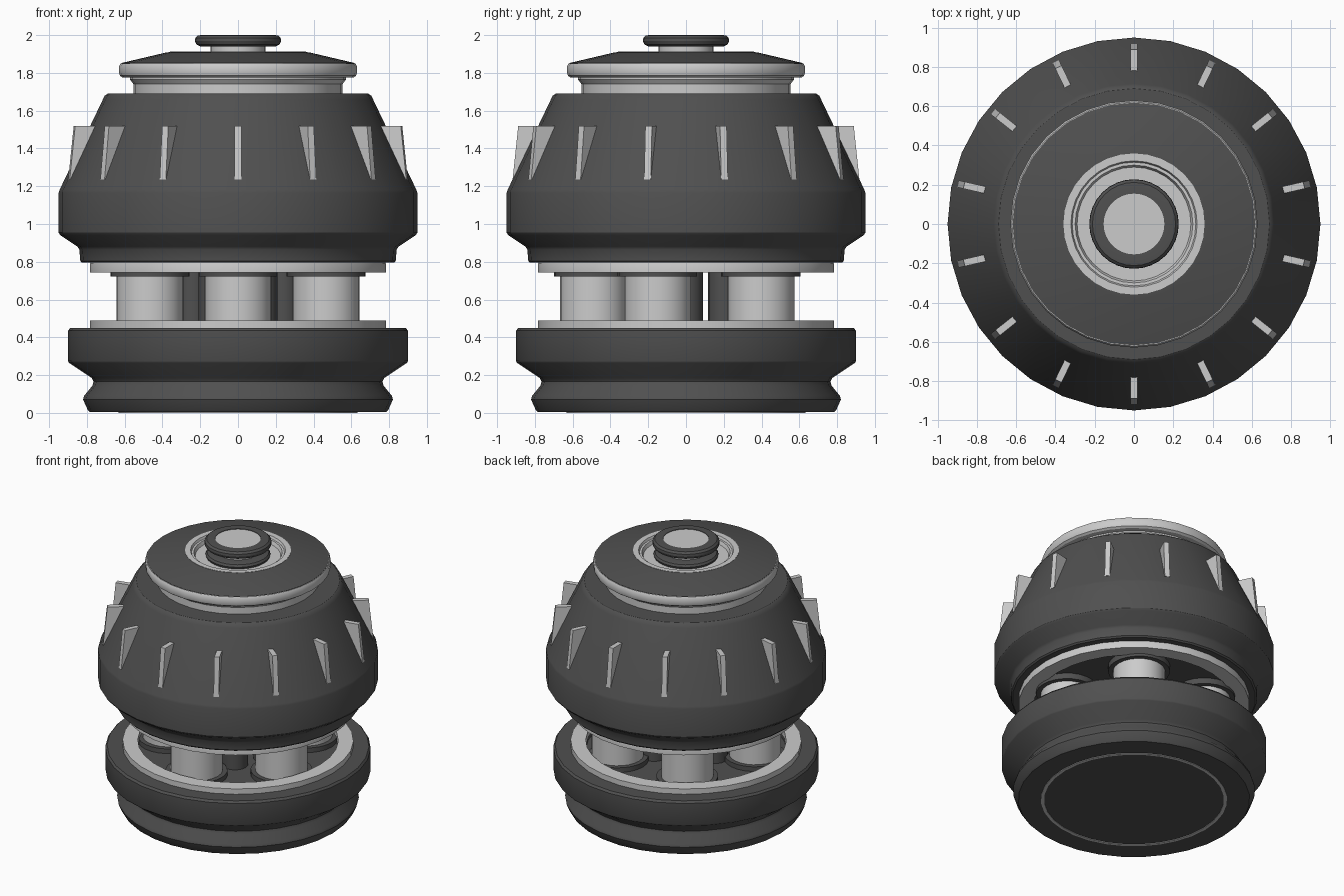
import bpy, bmesh
from math import sin, cos, pi, radians
from mathutils import Matrix, Vector

if "Cube" in bpy.data.objects:
    bpy.data.objects.remove(bpy.data.objects["Cube"])

dark = bpy.data.materials.new("dark_plastic")
dark.diffuse_color = (0.08, 0.08, 0.08, 1)
dark.use_nodes = True
dark.node_tree.nodes["Principled BSDF"].inputs["Base Color"].default_value = dark.diffuse_color


def finish(bm, name, mat=None, angle=30):
    bmesh.ops.remove_doubles(bm, verts=bm.verts, dist=1e-5)
    bmesh.ops.recalc_face_normals(bm, faces=bm.faces)
    me = bpy.data.meshes.new(name)
    bm.to_mesh(me)
    bm.free()
    ob = bpy.data.objects.new(name, me)
    bpy.context.collection.objects.link(ob)
    if mat:
        me.materials.append(mat)
    bpy.ops.object.select_all(action='DESELECT')
    ob.select_set(True)
    bpy.context.view_layer.objects.active = ob
    bpy.ops.object.shade_smooth_by_angle(angle=radians(angle))
    return ob


def lathe(name, profile, mat=None, closed=False, n=32, at=(0, 0)):
    """Revolve (radius, z) points around a vertical axis."""
    bm = bmesh.new()
    vs = [bm.verts.new((r, 0, z)) for r, z in profile]
    pairs = list(zip(vs, vs[1:])) + ([(vs[-1], vs[0])] if closed else [])
    es = [bm.edges.new(p) for p in pairs]
    bmesh.ops.spin(bm, geom=vs + es, cent=(0, 0, 0), axis=(0, 0, 1),
                   angle=2 * pi, steps=n, use_merge=True)
    bmesh.ops.translate(bm, verts=bm.verts, vec=(at[0], at[1], 0))
    return finish(bm, name, mat)


# Base with waist and recessed floor
lathe("base", [(0, .004), (.76, .004), (.785, .004), (.795, .015), (.82, .07), (.815, .09),
               (.77, .145), (.765, .165), (.775, .185), (.895, .265), (.9, .275), (.9, .435),
               (.888, .45), (.68, .45), (.68, .42), (0, .42)], dark)
lathe("base_foot_ring", [(.61, 0), (.632, 0), (.632, .02), (.61, .02)], None, True)

# Light rings around the open gap
lathe("lower_ring", [(.68, .42), (.775, .42), (.783, .43), (.783, .49), (.68, .49)], None, True)
lathe("upper_ring", [(.68, .742), (.783, .742), (.783, .79), (.775, .81), (.68, .81)], None, True)

# Pillars with collars, and slim inner posts
for i in range(5):
    a = -pi / 2 + i * 2 * pi / 5
    p = (.49 * cos(a), .49 * sin(a))
    lathe(f"pillar_{i}", [(0, .42), (.177, .42), (.177, .78), (0, .78)], None, n=24, at=p)
    for tag, z0, z1 in (("lower", .41, .455), ("upper", .722, .78)):
        lathe(f"{tag}_collar_{i}", [(0, z0), (.21, z0), (.21, z1), (0, z1)], dark, n=24, at=p)
for i in range(6):
    a = i * pi / 3
    lathe(f"inner_post_{i}", [(0, .41), (.09, .41), (.09, .78), (0, .78)], dark, n=16,
          at=(.238 * cos(a), .238 * sin(a)))

# Main housing
lathe("housing", [(0, .765), (.68, .765), (.68, .795), (.825, .795), (.835, .805), (.84, .865),
                  (.85, .88), (.94, .94), (.95, .955), (.95, 1.165), (.945, 1.18), (.715, 1.66),
                  (.705, 1.68), (.69, 1.69), (0, 1.69)], dark)

# Fourteen wedge fins on the sloping shoulder
for i in range(14):
    bm = bmesh.new()
    prof = [(.918, 1.235), (.888, 1.52), (.76, 1.52), (.86, 1.235)]
    f = bm.faces.new([bm.verts.new((r, -.018, z)) for r, z in prof])
    ext = bmesh.ops.extrude_face_region(bm, geom=[f])["geom"]
    bmesh.ops.translate(bm, vec=(0, .036, 0),
                        verts=[v for v in ext if isinstance(v, bmesh.types.BMVert)])
    bmesh.ops.transform(bm, matrix=Matrix.Rotation(pi / 2 + i * 2 * pi / 14, 4, 'Z'), verts=bm.verts)
    finish(bm, f"fin_{i}")

# Neck and rim below the lid
lathe("neck_rim", [(0, 1.68), (.553, 1.68), (.553, 1.74), (.572, 1.765), (.572, 1.775),
                   (.61, 1.775), (.625, 1.785), (.63, 1.8), (.63, 1.835), (.622, 1.85), (0, 1.85)])
# Lid cone with central opening
lathe("lid", [(.36, 1.84), (.618, 1.84), (.618, 1.852), (.38, 1.908), (.36, 1.91)], dark, True)
lathe("socket_ring", [(.36, 1.84), (.36, 1.912), (.322, 1.912), (.315, 1.895), (.3, 1.895),
                      (.29, 1.87), (.2, 1.87), (.2, 1.84)], None, True)

# Push knob on its stem
lathe("stem", [(0, 1.84), (.145, 1.84), (.145, 1.95), (0, 1.95)])
lathe("stem_seal", [(.12, 1.86), (.2, 1.86), (.215, 1.87), (.22, 1.885), (.21, 1.9), (.19, 1.906),
                    (.12, 1.906)], dark, True)
lathe("knob", [(0, 1.94), (.2, 1.94), (.22, 1.95), (.228, 1.968), (.226, 1.985), (.212, 1.998),
               (.195, 2.0), (.155, 2.0), (.155, 1.985), (0, 1.985)], dark)
lathe("knob_cap", [(0, 1.96), (.155, 1.96), (.155, 1.996), (0, 1.996)])
